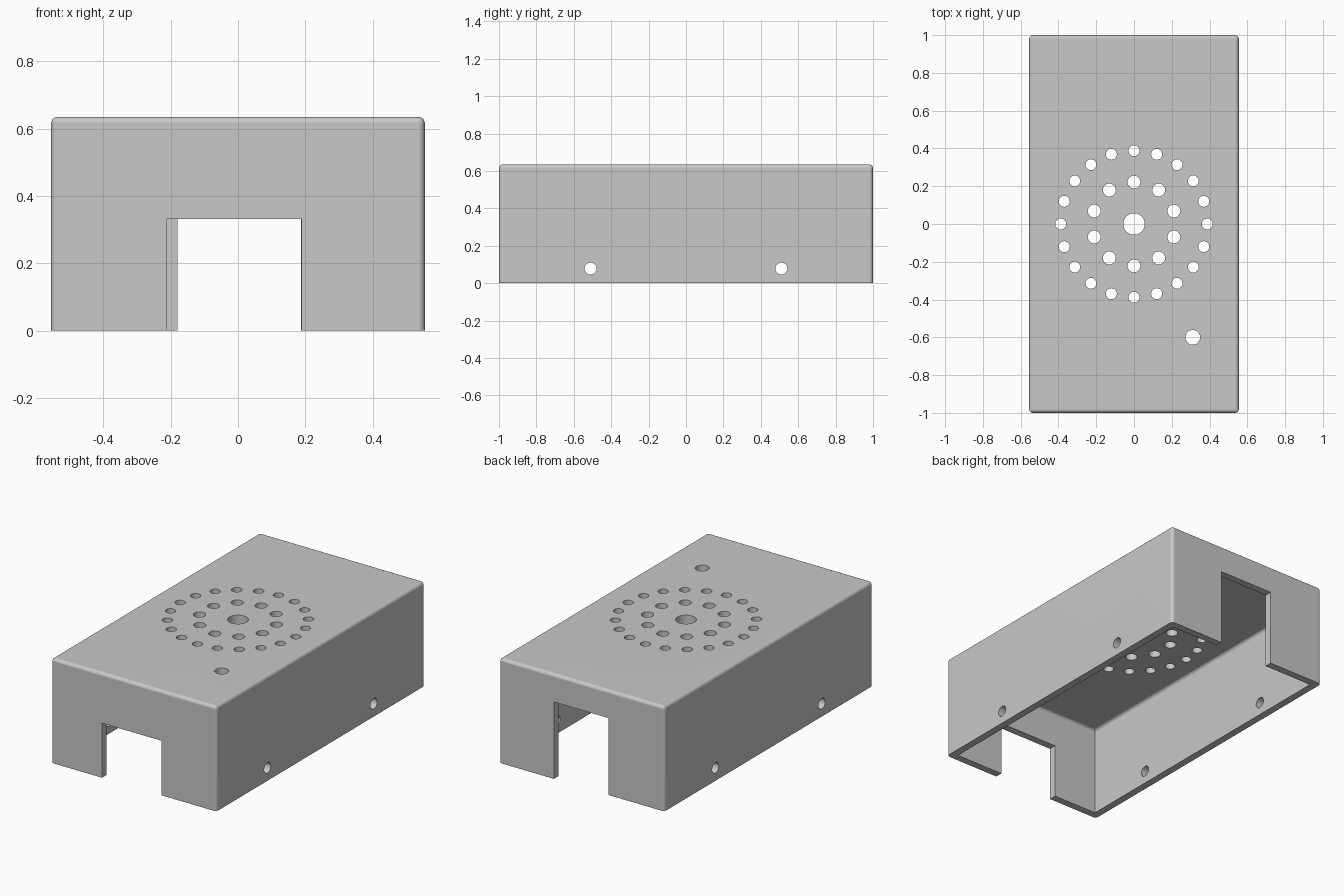
import bpy, bmesh, math
from mathutils import Matrix, Vector

cube = bpy.data.objects.get("Cube")
if cube:
    bpy.data.objects.remove(cube, do_unlink=True)

HALF_X, HALF_Y, HEIGHT, WALL, ROOF = 0.555, 1.0, 0.635, 0.045, 0.092

grey = bpy.data.materials.new("plain grey")
grey.use_nodes = True
grey.diffuse_color = (0.58, 0.58, 0.58, 1)
grey.node_tree.nodes["Principled BSDF"].inputs["Base Color"].default_value = grey.diffuse_color


def add_box(bm, low, high):
    low, high = Vector(low), Vector(high)
    move = Matrix.Translation((low + high) / 2) @ Matrix.Diagonal((*(high - low), 1))
    bmesh.ops.create_cube(bm, size=1, matrix=move)


def add_drill(bm, radius, length, centre, turn=Matrix()):
    bmesh.ops.create_cone(bm, cap_ends=True, segments=32, radius1=radius, radius2=radius,
                          depth=length, matrix=Matrix.Translation(centre) @ turn)


def round_edges(bm, radius, uprights):
    def chosen(edge):
        a, b = (v.co.z for v in edge.verts)
        return (uprights and abs(a - b) > 0.1) or min(a, b) > 0.3
    bmesh.ops.bevel(bm, geom=[e for e in bm.edges if chosen(e)], offset=radius,
                    segments=5, profile=0.5, affect='EDGES')


def make_object(name, bm):
    mesh = bpy.data.meshes.new(name)
    bm.to_mesh(mesh)
    bm.free()
    mesh.materials.append(grey)
    obj = bpy.data.objects.new(name, mesh)
    bpy.context.collection.objects.link(obj)
    return obj


# Outer block with rounded top and corners
bm = bmesh.new()
add_box(bm, (-HALF_X, -HALF_Y, 0), (HALF_X, HALF_Y, HEIGHT))
round_edges(bm, 0.02, True)
enclosure = make_object("enclosure_shell", bm)

# Hollow under a thick roof, open at the bottom, with a soft ceiling edge
bm = bmesh.new()
add_box(bm, (WALL - HALF_X, WALL - HALF_Y, -0.2), (HALF_X - WALL, HALF_Y - WALL, HEIGHT - ROOF))
round_edges(bm, 0.02, False)
cutters = [make_object("cavity_cutter", bm)]

# Cable openings in the end walls
bm = bmesh.new()
add_box(bm, (-0.213, -1.2, -0.1), (0.188, -0.85, 0.331))
add_box(bm, (-0.18, 0.85, -0.1), (0.187, 1.2, 0.467))
cutters.append(make_object("opening_cutter", bm))

# Sound holes in two rings, a centre hole and a single lamp hole
bm = bmesh.new()
for count, ring, radius in ((1, 0, 0.057), (10, 0.222, 0.034), (20, 0.388, 0.029)):
    for i in range(count):
        angle = math.pi / 2 + i * math.tau / count
        add_drill(bm, radius, 0.3, (ring * math.cos(angle), ring * math.sin(angle), HEIGHT))
add_drill(bm, 0.039, 0.3, (0.311, -0.6, HEIGHT))

# Screw holes through both long sides
for y in (-0.51, 0.51):
    add_drill(bm, 0.032, 2, (0, y, 0.078), Matrix.Rotation(math.pi / 2, 4, 'Y'))
cutters.append(make_object("hole_cutter", bm))

# Carve the shell
bpy.context.view_layer.objects.active = enclosure
for cutter in cutters:
    cutter.hide_render = True
    mod = enclosure.modifiers.new(cutter.name, 'BOOLEAN')
    mod.operation, mod.solver, mod.object = 'DIFFERENCE', 'EXACT', cutter
    bpy.ops.object.modifier_apply(modifier=mod.name)
    bpy.data.objects.remove(cutter, do_unlink=True)

# Smooth rounded edges, crisp cuts
bpy.ops.object.select_all(action='DESELECT')
enclosure.select_set(True)
bpy.ops.object.shade_smooth_by_angle(angle=math.radians(30))
normals = enclosure.modifiers.new("flat_faces", 'WEIGHTED_NORMAL')
normals.keep_sharp = True
